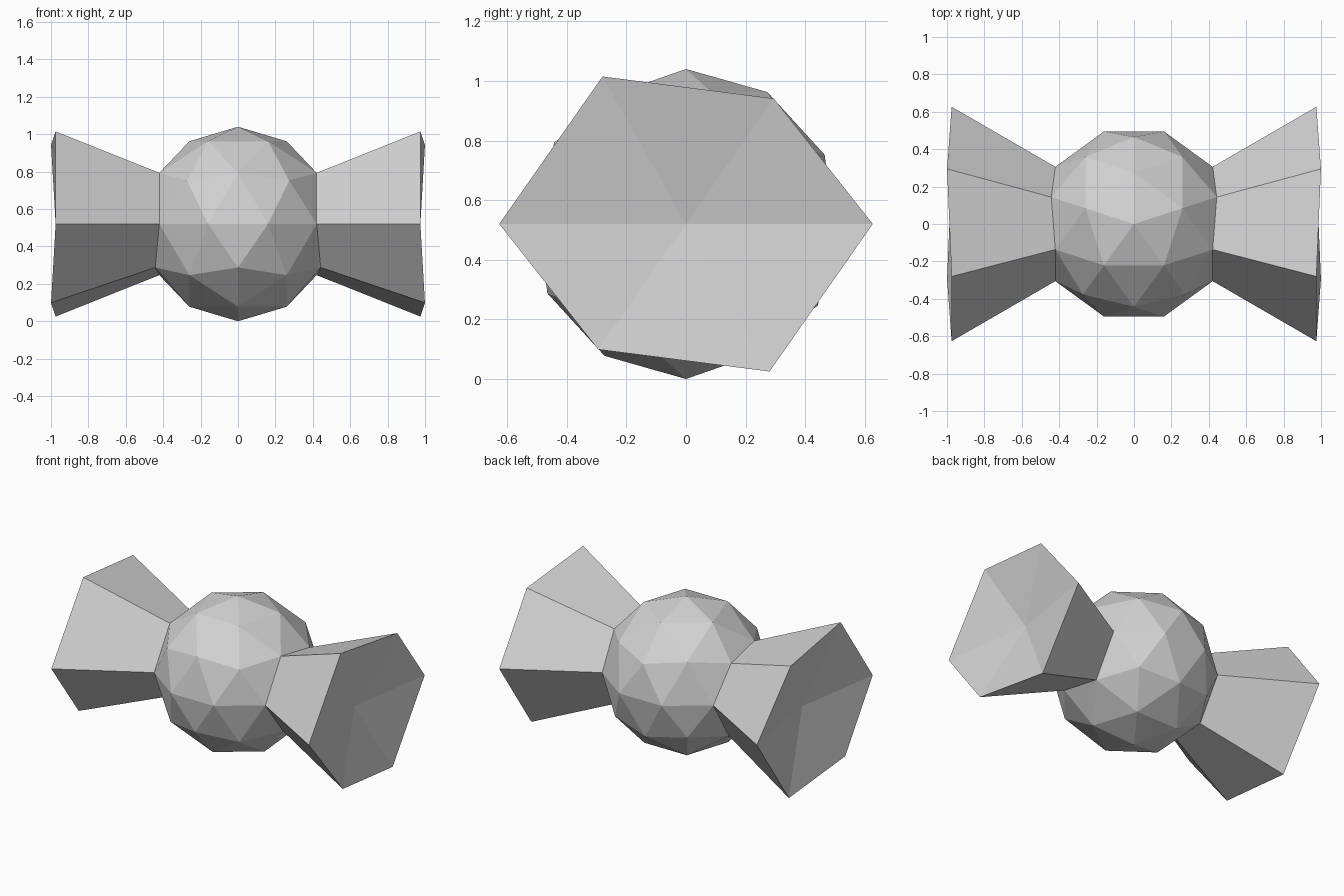
import bpy
import bmesh
from math import radians
from mathutils import Matrix, Vector

RADIUS = 0.52
RIM_X = 0.975      # outer rim distance
HUB_X = 0.88       # sunken centre of each flared end

default = bpy.data.objects.get("Cube")
if default:
    bpy.data.objects.remove(default, do_unlink=True)

grey = bpy.data.materials.new("plain_grey")
grey.use_nodes = True
colour = (0.64, 0.64, 0.64, 1)
grey.diffuse_color = colour
grey.node_tree.nodes["Principled BSDF"].inputs["Base Color"].default_value = colour


def flare_end(bm, side):
    """Extrude the six faces around the side vertex into a widening end."""
    hub = max(bm.verts, key=lambda v: v.co.x * side)
    faces = list(hub.link_faces)
    inner_x = min(abs(v.co.x) for f in faces for v in f.verts)
    new = bmesh.ops.extrude_face_region(bm, geom=faces)["geom"]
    caps = {g for g in new if isinstance(g, bmesh.types.BMFace)}
    leftover = [f for f in faces if f.is_valid and f not in caps]
    if leftover:
        bmesh.ops.delete(bm, geom=leftover, context="FACES")
    verts = {v for f in caps for v in f.verts}
    centre = max(verts, key=lambda v: v.co.x * side)
    for v in verts - {centre}:
        x = RIM_X + (abs(v.co.x) - inner_x) * 1.13
        v.co = Vector((side * x, v.co.y * 2.05, v.co.z * 1.81))
    centre.co = Vector((side * HUB_X, 0, 0))


# Faceted ball with a hollow flared end on each side
bm = bmesh.new()
bmesh.ops.create_icosphere(bm, subdivisions=2, radius=RADIUS,
                           matrix=Matrix.Rotation(radians(90), 4, "Z"))
for side in (1, -1):
    flare_end(bm, side)
bmesh.ops.translate(bm, verts=bm.verts, vec=(0, 0, RADIUS))
bmesh.ops.recalc_face_normals(bm, faces=bm.faces)

mesh = bpy.data.meshes.new("ball_with_flared_ends")
bm.to_mesh(mesh)
bm.free()
mesh.materials.append(grey)
ball = bpy.data.objects.new("ball_with_flared_ends", mesh)
bpy.context.collection.objects.link(ball)
